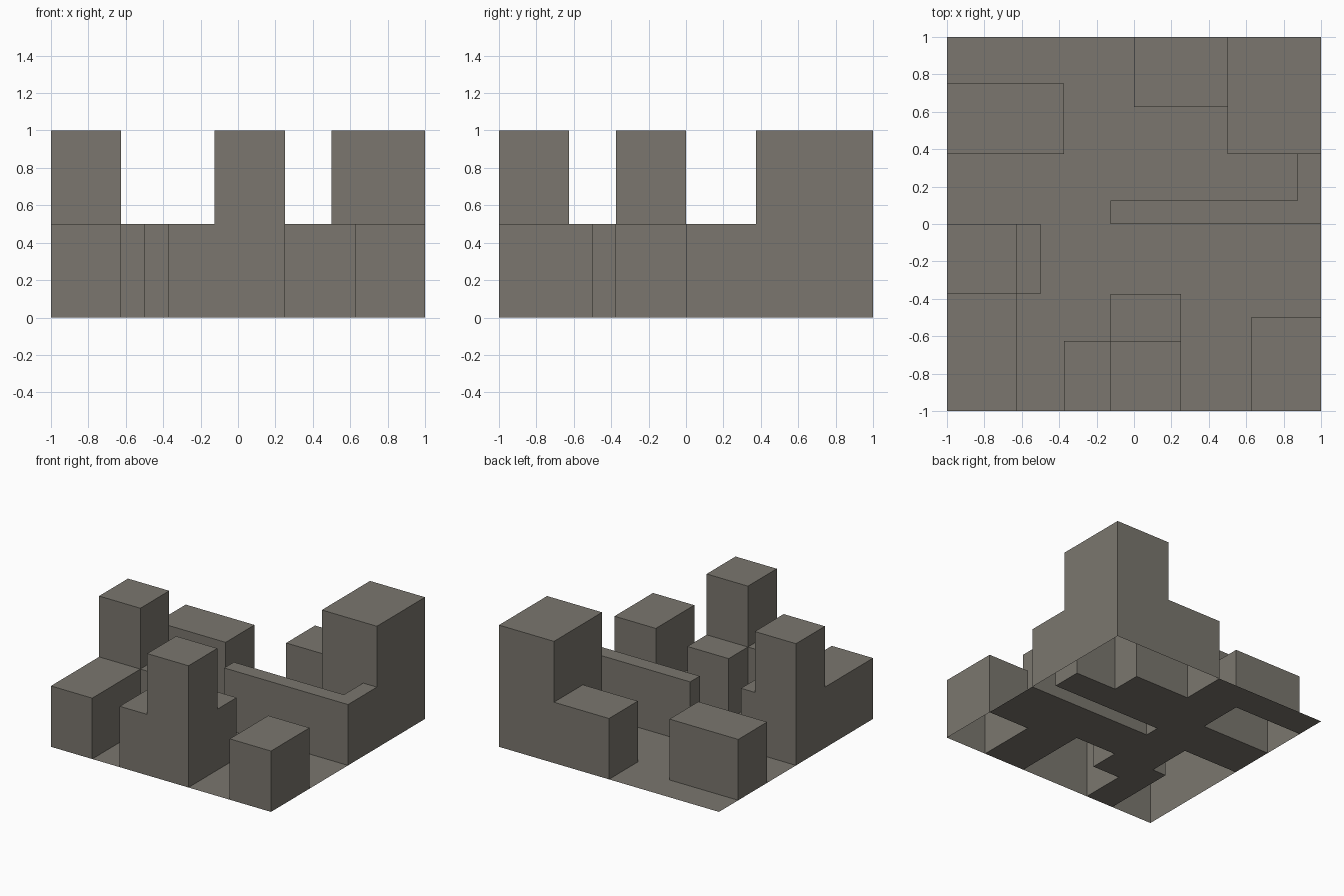
import bpy, bmesh, math

if "Cube" in bpy.data.objects:
    bpy.data.objects.remove(bpy.data.objects["Cube"])

stone = bpy.data.materials.new("warm grey stone")
stone.diffuse_color = (0.196, 0.183, 0.156, 1)
stone.use_nodes = True
stone.node_tree.nodes["Principled BSDF"].inputs["Base Color"].default_value = stone.diffuse_color

STEP = 0.5  # one storey

# Footprints (x0, x1, y0, y1, storeys), grouped by connected building
buildings = {
    "left_back_block": [(-1, -.375, .375, .75, 1)],
    "back_corner_tower_with_wall": [
        (.5, 1, .375, 1, 2), (0, .5, .625, 1, 1),
        (.875, 1, .125, .375, 1), (-.125, 1, 0, .125, 1)],
    "left_tower_with_wings": [
        (-1, -.625, -.375, 0, 2), (-.625, -.5, -.375, 0, 1),
        (-1, -.625, -1, -.375, 1)],
    "front_tower_with_wings": [
        (-.125, .25, -1, -.625, 2), (-.375, -.125, -1, -.625, 1),
        (-.125, .25, -.625, -.375, 1)],
    "right_front_block": [(.625, 1, -1, -.5, 1)],
}


def storeys_at(rects, x, y):
    """Storey count at a point, None outside every footprint."""
    hits = [r[4] for r in rects if r[0] < x < r[1] and r[2] < y < r[3]]
    return max(hits) if hits else None


def finish(name, bm):
    bmesh.ops.remove_doubles(bm, verts=bm.verts, dist=1e-5)
    bmesh.ops.dissolve_limit(bm, angle_limit=math.radians(1),
                             verts=bm.verts, edges=bm.edges)
    mesh = bpy.data.meshes.new(name)
    bm.to_mesh(mesh)
    bm.free()
    mesh.materials.append(stone)
    bpy.context.collection.objects.link(bpy.data.objects.new(name, mesh))


def cells(rects):
    """Grid cells cut by all footprint edges, with midpoint."""
    xs = sorted({v for r in rects for v in r[:2]})
    ys = sorted({v for r in rects for v in r[2:4]})
    for x0, x1 in zip(xs, xs[1:]):
        for y0, y1 in zip(ys, ys[1:]):
            yield [(x0, y0), (x1, y0), (x1, y1), (x0, y1)], (x0 + x1) / 2, (y0 + y1) / 2


def face(bm, pts):
    bm.faces.new([bm.verts.new(p) for p in pts])


# Buildings: merged hollow shells, open underneath
for name, rects in buildings.items():
    bm = bmesh.new()
    for c, mx, my in cells(rects):
        h = storeys_at(rects, mx, my)
        if h is None:
            continue
        face(bm, [(x, y, h * STEP) for x, y in c])
        for i in range(4):
            p, q = c[i], c[(i + 1) % 4]
            # sample just beyond this edge to find the neighbour's height
            ex, ey = (p[0] + q[0]) / 2, (p[1] + q[1]) / 2
            nx = ex + .01 * ((ex > mx) - (ex < mx))
            ny = ey + .01 * ((ey > my) - (ey < my))
            for k in range(storeys_at(rects, nx, ny) or 0, h):
                lo, hi = k * STEP, (k + 1) * STEP
                face(bm, [(*p, lo), (*q, lo), (*q, hi), (*p, hi)])
    finish(name, bm)

# Floor: thin sheet left open under every building
footprints = [r for rects in buildings.values() for r in rects]
bm = bmesh.new()
for c, mx, my in cells(footprints):
    if storeys_at(footprints, mx, my) is None:
        face(bm, [(x, y, 0) for x, y in c])
finish("floor", bm)
